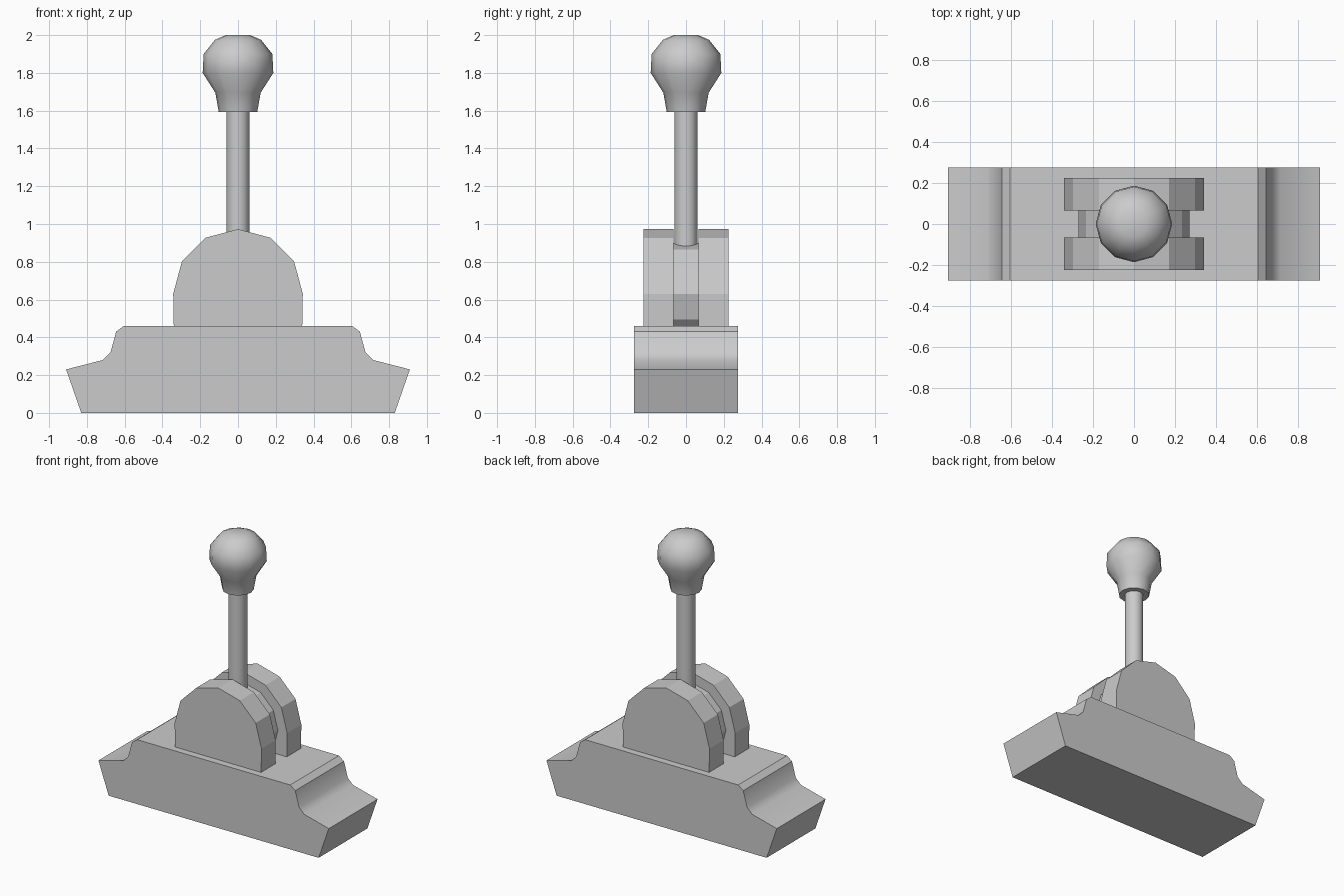
import bpy, bmesh, math

if "Cube" in bpy.data.objects:
    bpy.data.objects.remove(bpy.data.objects["Cube"])


def finish(name, bm, smooth=None):
    bmesh.ops.recalc_face_normals(bm, faces=bm.faces)
    mesh = bpy.data.meshes.new(name)
    bm.to_mesh(mesh)
    bm.free()
    obj = bpy.data.objects.new(name, mesh)
    bpy.context.collection.objects.link(obj)
    if smooth:
        bpy.ops.object.select_all(action='DESELECT')
        obj.select_set(True)
        bpy.context.view_layer.objects.active = obj
        bpy.ops.object.shade_smooth_by_angle(angle=math.radians(smooth))
    return obj


def extrude_xz(name, profile, y0, y1, smooth=None):
    """Prism from a closed x-z outline, running from y0 to y1."""
    bm = bmesh.new()
    face = bm.faces.new([bm.verts.new((x, y0, z)) for x, z in profile])
    geom = bmesh.ops.extrude_face_region(bm, geom=[face])["geom"]
    verts = [v for v in geom if isinstance(v, bmesh.types.BMVert)]
    bmesh.ops.translate(bm, verts=verts, vec=(0, y1 - y0, 0))
    return finish(name, bm, smooth)


def lathe(name, profile, sides, smooth):
    """Capped solid of revolution about z from (radius, z) pairs."""
    bm = bmesh.new()
    turn = 2 * math.pi / sides
    rings = [[bm.verts.new((r * math.cos(i * turn), r * math.sin(i * turn), z))
              for i in range(sides)] for r, z in profile]
    for low, high in zip(rings, rings[1:]):
        for i in range(sides):
            j = (i + 1) % sides
            bm.faces.new((low[i], low[j], high[j], high[i]))
    bm.faces.new(rings[0][::-1])
    bm.faces.new(rings[-1])
    return finish(name, bm, smooth)


def mirrored(half):
    """Complete an outline given for +x only, bottom to top."""
    return half + [(-x, z) for x, z in reversed(half) if x > 1e-6]


def arc(radius, start, end):
    """Points every 30 degrees around the lever pivot."""
    return [(radius * math.cos(math.radians(a)),
             PIVOT_Z + radius * math.sin(math.radians(a)))
            for a in range(start, end, 30)]


PIVOT_Z = 0.63

# Stepped base
extrude_xz("base", mirrored([(0.83, 0), (0.91, 0.23), (0.715, 0.28), (0.675, 0.32),
                             (0.645, 0.43), (0.605, 0.46)]), -0.275, 0.275, 34)

# Two round-topped cheek plates
cheek = mirrored([(0.34, 0.46)] + arc(0.343, 0, 91))
for side, y0, y1 in (("front", -0.225, -0.065), ("back", 0.065, 0.225)):
    extrude_xz(side + "_cheek", cheek, y0, y1)

# Pivot disc between the cheeks
extrude_xz("pivot_disc", arc(0.27, 0, 360), -0.065, 0.065)

# Lever rod and knob
lathe("lever_rod", [(0.062, 0.8), (0.062, 1.62)], 12, 40)
lathe("knob", [(0.102, 1.593), (0.12, 1.695), (0.187, 1.8), (0.182, 1.9),
               (0.122, 1.975), (0.065, 2.0)], 12, 50)
